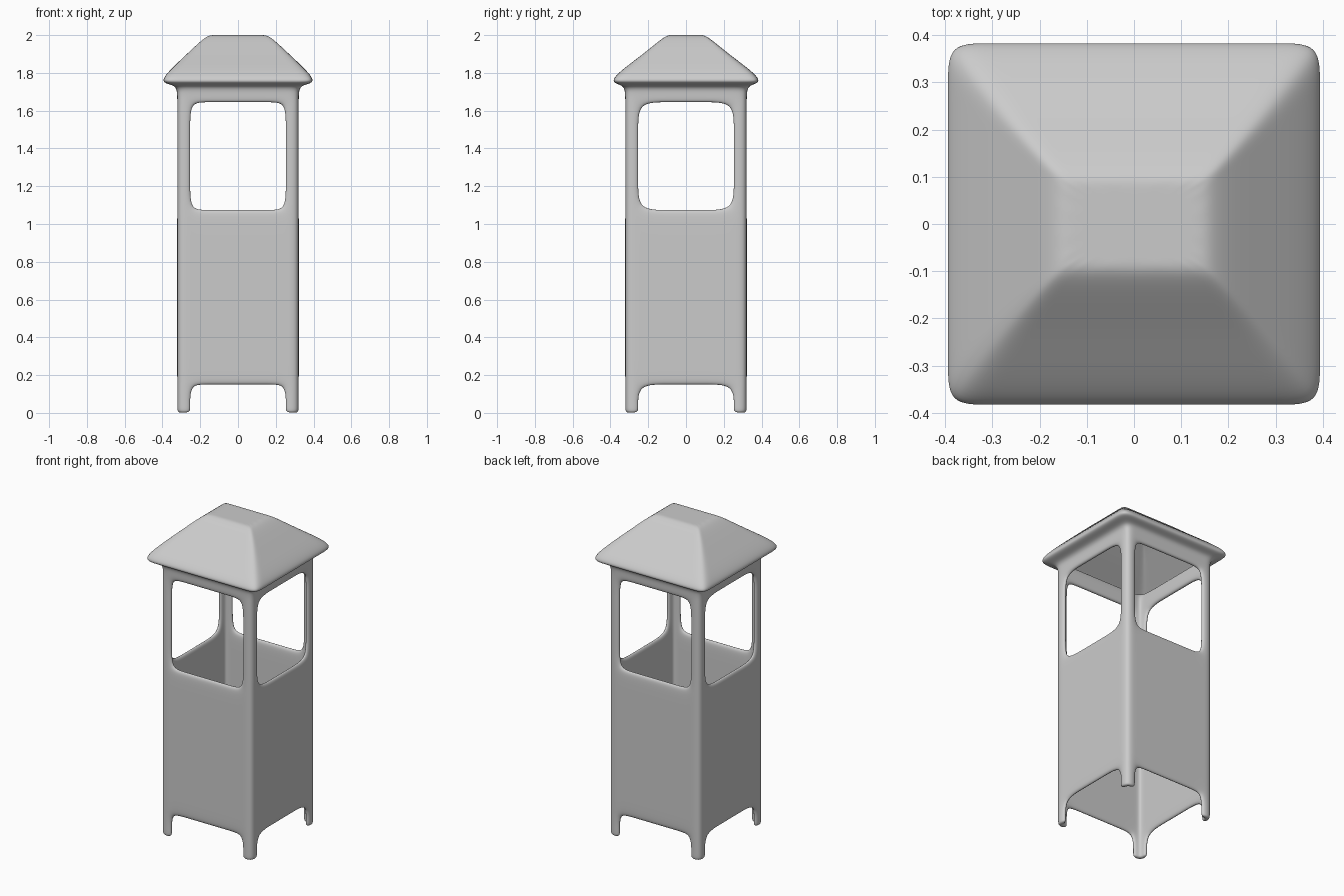
import bpy

cube = bpy.data.objects.get("Cube")
if cube:
    bpy.data.objects.remove(cube, do_unlink=True)

# Single painted finish
paint = bpy.data.materials.new("plain grey")
paint.use_nodes = True
GREY = (0.6, 0.6, 0.6, 1)
paint.diffuse_color = GREY
paint.node_tree.nodes["Principled BSDF"].inputs["Base Color"].default_value = GREY

# Column lines along each side, as fractions of the half width
POST = 0.78
STEPS_X = [-1, -POST, -0.53, 0.53, POST]
STEPS_Y = [-1, -POST, -0.31, 0.31, POST]


def ring(hx, hy, z):
    """Counter-clockwise rectangle, five segments per side."""
    pts = [(hx * s, -hy) for s in STEPS_X] + [(hx, hy * s) for s in STEPS_Y]
    pts += [(-x, -y) for x, y in pts]
    return [(x, y, z) for x, y in pts]


# Wall levels: feet, skirt, sill, window head; then eave and roof
WALL = 0.322
rows = [(WALL, WALL, z) for z in
        (0, 0.03, 0.148, 0.22, 1.0, 1.077, 1.22, 1.5, 1.643, 1.69)]
rows += [(0.328, 0.328, 1.735), (0.405, 0.393, 1.745), (0.388, 0.376, 1.79),
         (0.27, 0.225, 1.9), (0.165, 0.107, 2.0), (0.13, 0.08, 2.0)]
OPEN_ROWS = (0, 1, 5, 6, 7)   # levels cut by leg gaps and windows

verts = [p for r in rows for p in ring(*r)]
N = 20
faces = []
for r in range(len(rows) - 1):
    for k in range(N):
        if r in OPEN_ROWS and k % 5 in (1, 2, 3):
            continue
        a, b = r * N + k, r * N + (k + 1) % N
        faces.append((a, b, b + N, a + N))
faces.append(tuple(range(len(verts) - N, len(verts))))   # flat roof top

mesh = bpy.data.meshes.new("booth_shell")
mesh.from_pydata(verts, [], faces)
# Drop loose points left inside the openings
used = {i for f in faces for i in f}
for v in mesh.vertices:
    v.select = v.index not in used
mesh.materials.append(paint)
booth = bpy.data.objects.new("booth_shell", mesh)
bpy.context.collection.objects.link(booth)

# Thin walls, softened all over
solid = booth.modifiers.new("wall thickness", 'SOLIDIFY')
solid.thickness = 0.03
solid.offset = -1
solid.use_even_offset = True
soft = booth.modifiers.new("soft edges", 'SUBSURF')
soft.levels = soft.render_levels = 3
for p in mesh.polygons:
    p.use_smooth = True
